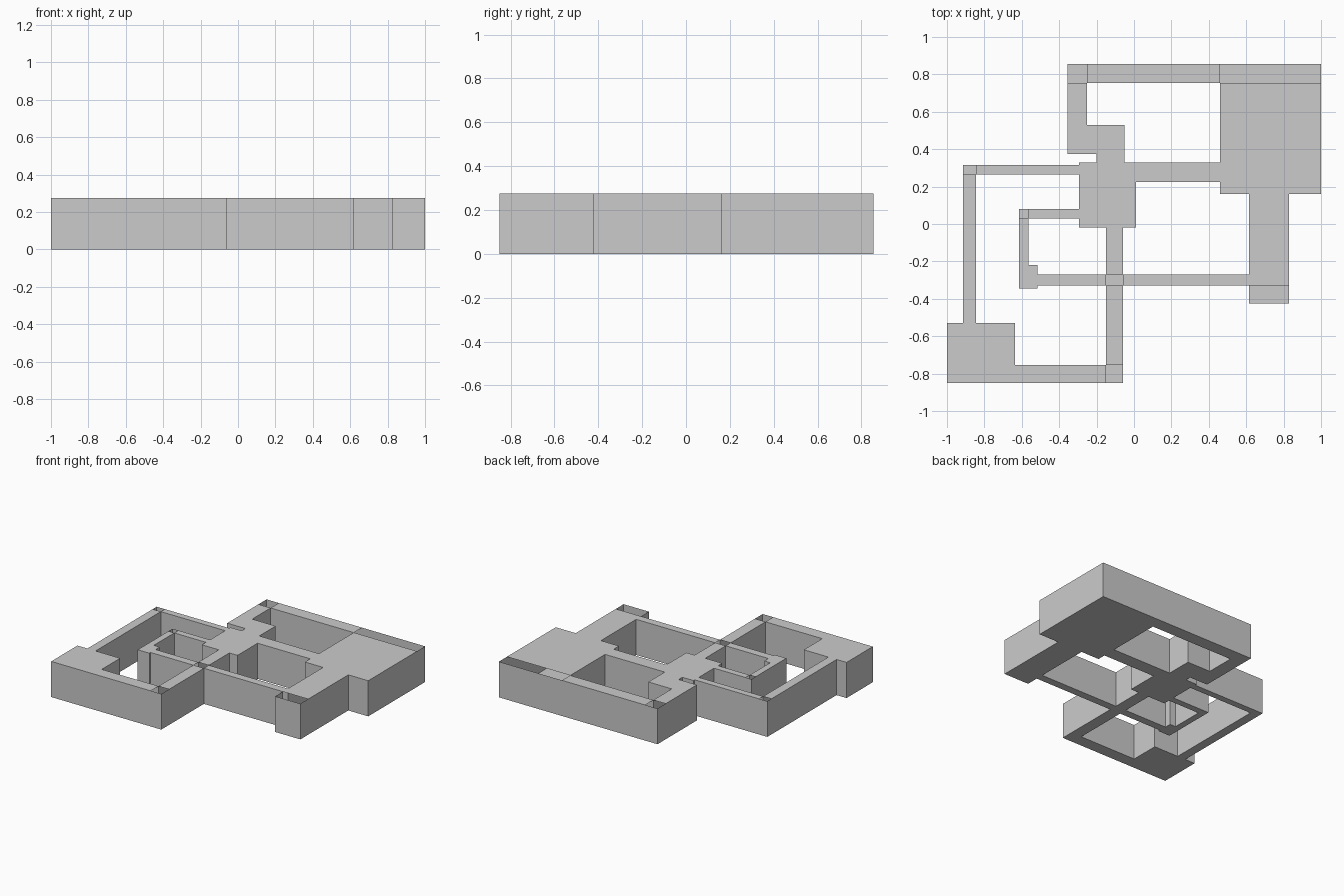
import bpy, bmesh

if "Cube" in bpy.data.objects:
    bpy.data.objects.remove(bpy.data.objects["Cube"])

H = 0.275  # wall height

# rooms and corridors: x0, x1, y0, y1
rooms = [
    (0.46, 1.0, 0.16, 0.855),        # large room
    (-0.355, 0.46, 0.755, 0.855),    # back corridor
    (-0.355, -0.25, 0.375, 0.855),
    (-0.25, -0.2, 0.375, 0.53),
    (-0.2, -0.05, 0.33, 0.53),       # small lobby
    (-0.295, 0.01, -0.02, 0.33),     # central room
    (0.01, 0.46, 0.225, 0.33),
    (0.615, 0.83, -0.425, 0.16),
    (-0.515, 0.615, -0.33, -0.27),   # cross corridor
    (-0.615, -0.515, -0.345, -0.22), # closet
    (-0.615, -0.565, -0.22, 0.08),
    (-0.565, -0.295, 0.03, 0.08),
    (-0.915, -0.295, 0.265, 0.315),
    (-0.915, -0.845, -0.53, 0.315),
    (-1.0, -0.635, -0.85, -0.53),    # front left room
    (-0.635, -0.06, -0.85, -0.755),
    (-0.15, -0.06, -0.85, -0.02),
]

# places with no roof
openings = [
    (0.46, 1.0, 0.755, 0.855),
    (-0.355, -0.25, 0.755, 0.855),
    (-0.915, -0.845, 0.265, 0.315),
    (-0.615, -0.565, 0.03, 0.08),
    (-0.15, -0.06, -0.33, -0.27),
    (-0.15, -0.06, -0.85, -0.755),
    (0.615, 0.83, -0.425, -0.33),
]


def inside(x, y, rects):
    return any(a < x < b and c < y < d for a, b, c, d in rects)


# split the plan into grid cells
every = rooms + openings
xs = sorted({v for r in every for v in r[:2]})
ys = sorted({v for r in every for v in r[2:]})
xm = [(a + b) / 2 for a, b in zip(xs, xs[1:])]
ym = [(a + b) / 2 for a, b in zip(ys, ys[1:])]
cells = {(i, j) for i, x in enumerate(xm) for j, y in enumerate(ym)
         if inside(x, y, rooms)}

bm = bmesh.new()


def face(pts):
    bm.faces.new([bm.verts.new(p) for p in pts])


for i, j in cells:
    ring = [(xs[i], ys[j]), (xs[i + 1], ys[j]),
            (xs[i + 1], ys[j + 1]), (xs[i], ys[j + 1])]
    # floor and roof
    face([(x, y, 0) for x, y in reversed(ring)])
    if not inside(xm[i], ym[j], openings):
        face([(x, y, H) for x, y in ring])
    # outer walls
    for k, (di, dj) in enumerate([(0, -1), (1, 0), (0, 1), (-1, 0)]):
        if (i + di, j + dj) not in cells:
            p, q = ring[k], ring[(k + 1) % 4]
            face([(*p, 0), (*q, 0), (*q, H), (*p, H)])

bmesh.ops.remove_doubles(bm, verts=bm.verts, dist=1e-5)
# merge the coplanar grid cells into clean flat faces
bmesh.ops.dissolve_limit(bm, angle_limit=0.01, verts=bm.verts, edges=bm.edges)
bmesh.ops.triangulate(bm, faces=[f for f in bm.faces if len(f.verts) > 4])

mesh = bpy.data.meshes.new("floor_plan")
bm.to_mesh(mesh)
bm.free()
bpy.context.collection.objects.link(bpy.data.objects.new("floor_plan", mesh))
